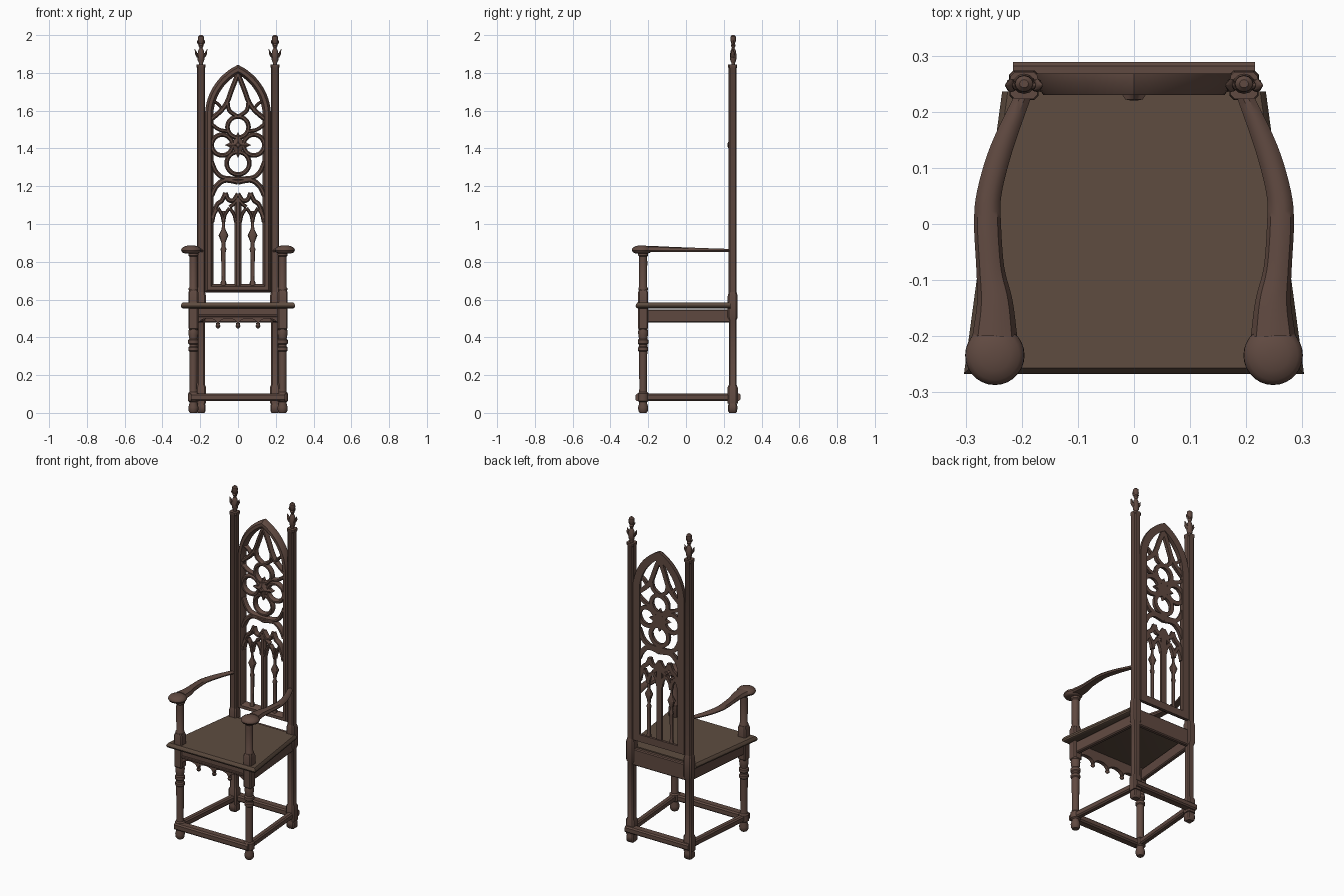
import bpy, bmesh, math
from mathutils import Vector

if "Cube" in bpy.data.objects:
    bpy.data.objects.remove(bpy.data.objects["Cube"])


def material(name, rgb):
    m = bpy.data.materials.new(name)
    m.diffuse_color = (*rgb, 1)
    m.use_nodes = True
    m.node_tree.nodes["Principled BSDF"].inputs["Base Color"].default_value = m.diffuse_color
    return m


FRAME = material("dark reddish oak", (0.118, 0.068, 0.053))
SEAT = material("dark brown oak", (0.112, 0.073, 0.051))


def loft(name, rings, loop=False, mat=FRAME):
    """Skin a list of equal-length point rings."""
    bm = bmesh.new()
    vs = [[bm.verts.new(p) for p in r] for r in rings]
    n = len(vs[0])
    for i in range(len(vs) if loop else len(vs) - 1):
        a, b = vs[i], vs[(i + 1) % len(vs)]
        for k in range(n):
            bm.faces.new((a[k], a[(k + 1) % n], b[(k + 1) % n], b[k]))
    if not loop:
        bm.faces.new(vs[0])
        bm.faces.new(vs[-1])
    bmesh.ops.recalc_face_normals(bm, faces=bm.faces)
    me = bpy.data.meshes.new(name)
    bm.to_mesh(me)
    bm.free()
    me.materials.append(mat)
    ob = bpy.data.objects.new(name, me)
    bpy.context.collection.objects.link(ob)
    return ob


def lathe(name, prof, x, y, n=20, sx=1, sy=1):
    return loft(name, [[(x + sx * r * math.cos(2 * math.pi * k / n), y + sy * r * math.sin(2 * math.pi * k / n), z)
                        for k in range(n)] for r, z in prof])


def block(name, prof, x, y, ch=0.25):
    """Square post with chamfered corners; prof = (half width, z)."""
    c = 1 - ch
    sq = [(1, -c), (1, c), (c, 1), (-c, 1), (-1, c), (-1, -c), (-c, -1), (c, -1)]
    return loft(name, [[(x + h * a, y + h * b, z) for a, b in sq] for h, z in prof])


def offsets(pts, loop):
    """Mitred normals along a 2D path."""
    out, n = [], len(pts)
    for i in range(n):
        p = Vector(pts[i])
        a = (p - Vector(pts[i - 1])) if (i or loop) else None
        b = (Vector(pts[(i + 1) % n]) - p) if (i < n - 1 or loop) else None
        a, b = (a or b).normalized(), (b or a).normalized()
        t = (a + b).normalized()
        out.append(Vector((-t.y, t.x)) / max(0.5, t.dot(a)))
    return out


def strip(name, pts, w, loop=False, ys=(0.262, 0.248, 0.236)):
    """Bevelled tracery bar running in the xz plane."""
    yb, ym, yf = ys
    sec = [(-1, yb), (-1, ym), (-.4, yf), (.4, yf), (1, ym), (1, yb)]
    return loft(name, [[(p[0] + o.x * w * s, y, p[1] + o.y * w * s) for s, y in sec]
                       for p, o in zip(pts, offsets(pts, loop))], loop)


def smooth(pts, k=6):
    """Catmull-Rom resampling."""
    q = [Vector(p) for p in [pts[0]] + list(pts) + [pts[-1]]]
    out = []
    for i in range(1, len(q) - 2):
        a, b, c, d = q[i - 1:i + 3]
        for j in range(k):
            t = j / k
            out.append(0.5 * (2 * b + (c - a) * t + (2 * a - 5 * b + 4 * c - d) * t * t + (3 * b - a - 3 * c + d) * t ** 3))
    return out + [q[-1]]


def mirror_strip(name, pts, w):
    for s in (-1, 1):
        strip(name, [(s * p[0], p[1]) for p in smooth(pts)], w)


def beam(name, p, q, hw, z0, z1, mat=FRAME):
    """Horizontal bar with chamfered edges from p to q."""
    o = offsets([p, q], False)[0]
    c = min(hw, (z1 - z0) / 2) * 0.4
    sec = [(-hw, z0 + c), (-hw + c, z0), (hw - c, z0), (hw, z0 + c), (hw, z1 - c), (hw - c, z1), (c - hw, z1), (-hw, z1 - c)]
    return loft(name, [[(e[0] + o.x * a, e[1] + o.y * a, z) for a, z in sec] for e in (p, q)], mat=mat)


def circle(x, z, r, n=28):
    return [(x + r * math.cos(2 * math.pi * k / n), z + r * math.sin(2 * math.pi * k / n)) for k in range(n)]


# seat with moulded edge, tapering to the back
rings = []
for d, z in [(.014, .552), (.004, .557), (0, .566), (.003, .576), (.010, .585)]:
    rings.append([(-.303 + d, -.267 + d, z), (.303 - d, -.267 + d, z), (.235 - d, .236, z), (-.235 + d, .236, z)])
loft("seat", rings, mat=SEAT)

FX, FY, BX, BY = 0.236, -0.227, 0.196, 0.247
for s in (-1, 1):
    x, b = s * FX, s * BX
    # front legs
    lathe("front_leg", [(.018, 0), (.025, .010), (.027, .03), (.021, .05), (.021, .058), (.029, .064), (.029, .102),
                        (.022, .11), (.020, .13), (.022, .325), (.027, .33), (.027, .345), (.022, .352), (.022, .362),
                        (.028, .368), (.028, .385), (.022, .392), (.025, .41), (.027, .43), (.023, .446)], x, FY)
    block("front_leg_top", [(.02, .44), (.026, .448), (.026, .556)], x, FY)
    # arm supports
    block("arm_support_base", [(.027, .58), (.027, .636), (.021, .652)], x, FY)
    lathe("arm_support", [(.02, .64), (.025, .652), (.025, .66), (.021, .667), (.022, .8), (.021, .828), (.027, .834),
                          (.027, .846), (.022, .862)], x, FY)
    # arms
    path = smooth([(.196, .232, .014, .868), (.236, .135, .020, .871), (.258, .055, .022, .874), (.261, 0, .024, .876),
                   (.256, -.08, .025, .879), (.248, -.14, .032, .882), (.248, -.2, .040, .884)], 5)
    path = [(s * p[0], p[1], p[2], p[3]) if len(p) == 4 else p for p in path]
    rings = []
    for p, o in zip(path, offsets([p[:2] for p in path], False)):
        w, top = p[2], p[3]
        sec = [(-.8, .852), (-1, .860), (-.75, top - .005), (-.3, top), (.3, top), (.75, top - .005), (1, .860), (.8, .852)]
        rings.append([(p[0] + o.x * w * a, p[1] + o.y * w * a, z) for a, z in sec])
    loft("arm", rings)
    lathe("arm_knob", [(.036, .845), (.047, .850), (.053, .860), (.052, .868), (.044, .877), (.028, .884), (.010, .887)],
          s * .248, -.234, 28)
    # back posts
    block("back_post_foot", [(.018, 0), (.024, .008), (.025, .035), (.020, .052)], b, BY)
    block("back_post_lower", [(.027, .05), (.027, .135), (.020, .15), (.020, .49), (.026, .505), (.026, .62), (.021, .64)], b, BY, .3)
    block("back_post_upper", [(.021, .63), (.021, 1.825), (.024, 1.83), (.024, 1.845)], b, BY, .3)
    # finials with side leaves
    lathe("finial", [(.012, 1.84), (.010, 1.852), (.017, 1.865), (.020, 1.89), (.015, 1.918), (.008, 1.932), (.014, 1.945),
                     (.010, 1.955), (.017, 1.972), (.016, 1.992), (.008, 2.0)], b, BY + .003, 12, sy=.9)
    for t in (-1, 1):
        for k, (z, w) in enumerate([(1.868, .012), (1.945, .008)]):
            pr = [(.15, 0, 0), (.9, .012, .014), (1, .019, .027), (.6, .022, .038), (.15, .027, .048)]
            loft("finial_leaf", [[(b + t * (.006 + dx * (1 - .45 * k)) + .6 * w * r * math.cos(a), BY + w * r * math.sin(a),
                                   z + dz * (1.2 - .6 * k)) for a in [i * math.pi / 4 for i in range(8)]] for r, dx, dz in pr])
    # side rails and stretchers
    beam("side_apron", (s * .24, -.22), (s * .198, .24), .014, .478, .548)
    beam("side_stretcher", (s * .236, -.225), (s * .196, .25), .018, .064, .102)

# front and back rails
beam("front_stretcher", (-.25, -.241), (.25, -.241), .026, .062, .102)
beam("back_stretcher", (-.216, .263), (.216, .263), .026, .064, .102)
beam("back_apron", (-.19, .248), (.19, .248), .014, .478, .58)

# scalloped front apron
rings = []
for i in range(65):
    x = -.212 + .424 * i / 64
    u = (x / .106) % 1 * 2 - 1
    zb = .466 + .034 * math.sqrt(max(0, 1 - u * u))
    rings.append([(x, -.243, zb), (x, -.219, zb), (x, -.219, .555), (x, -.243, .555)])
loft("front_apron", rings)
beam("apron_moulding", (-.21, -.243), (.21, -.243), .008, .508, .522)
for x in (-.106, 0, .106):
    lathe("apron_pendant", [(.004, .448), (.011, .454), (.013, .461), (.009, .470), (.012, .476)], x, -.231, 12)

# pointed-arch frame of the back
a, h, z0 = .153, .248, 1.57
c = (h * h - a * a) / (2 * a)
R, end = a + c, math.atan2(h, c)
arc = [(R * math.cos(end * k / 14) - c, z0 + R * math.sin(end * k / 14)) for k in range(15)]
strip("back_frame", [(-.153, .66), (.153, .66)] + arc + [(-x, z) for x, z in arc[-2::-1]], .022, True, (.268, .252, .23))

# lower lights: mullions and small arches
strip("centre_mullion", [(0, .67), (0, 1.14)], .018)
for s in (-1, 1):
    m = s * .077
    lathe("mullion", [(.015, .67), (.015, .69), (.011, .70), (.012, .85), (.016, .868), (.010, .88), (.012, .905), (.026, .94),
                      (.010, .972), (.008, .99), (.009, 1.07)], m, .25, 10, sy=.7)
for l, r in [(.012, .077), (.077, .135)]:
    mid = (l + r) / 2
    mirror_strip("small_arch", [(l, 1.01), (l + .009, 1.05), (mid, 1.085)], .009)
    mirror_strip("small_arch", [(r, 1.01), (r - .009, 1.05), (mid, 1.085)], .009)

# wavy ogee heads above the lights
mirror_strip("ogee_head", [(.137, 1.03), (.112, 1.10), (.085, 1.125), (.066, 1.165)], .012)
mirror_strip("ogee_head", [(.066, 1.165), (.052, 1.13), (.025, 1.125), (0, 1.16)], .012)
mirror_strip("ogee_link", [(.044, 1.09), (.02, 1.11), (0, 1.14)], .010)

# sweeping arcs and boss below the quatrefoil
mirror_strip("lower_arc", [(.14, 1.15), (.115, 1.20), (.07, 1.232), (0, 1.222)], .014)
mirror_strip("lower_arc_upper", [(.14, 1.33), (.115, 1.275), (.075, 1.245), (0, 1.24)], .012)

# quatrefoil rings
for x, z, r in [(0, 1.513, .056), (0, 1.322, .060), (-.084, 1.418, .055), (.084, 1.418, .055)]:
    strip("quatrefoil_ring", circle(x, z, r), .012, True)

# central rosette, raised star
def star(f, y):
    out = []
    for k in range(16):
        r = f * (.070 if k % 4 == 0 else .034 if k % 4 == 2 else .040)
        out.append((r * math.cos(k * math.pi / 8), y, 1.418 + r * math.sin(k * math.pi / 8)))
    return out
loft("rosette", [star(1, .262), star(1, .243), star(.6, .234), star(.3, .23), star(.22, .222), star(.08, .220)])

# upper tracery inside the arch point
mirror_strip("upper_rib", [(0, 1.795), (.03, 1.72), (.058, 1.645), (.09, 1.60), (.142, 1.555)], .013)
mirror_strip("upper_cusp", [(.056, 1.65), (.045, 1.60), (0, 1.568)], .011)
mirror_strip("upper_link", [(.138, 1.655), (.105, 1.635), (.078, 1.60)], .008)
mirror_strip("side_link", [(.142, 1.53), (.10, 1.50), (.05, 1.49)], .010)

# smooth rounded parts, keep carved edges
bpy.ops.object.select_all(action='SELECT')
bpy.context.view_layer.objects.active = bpy.context.selected_objects[0]
bpy.ops.object.shade_smooth_by_angle(angle=math.radians(35))
